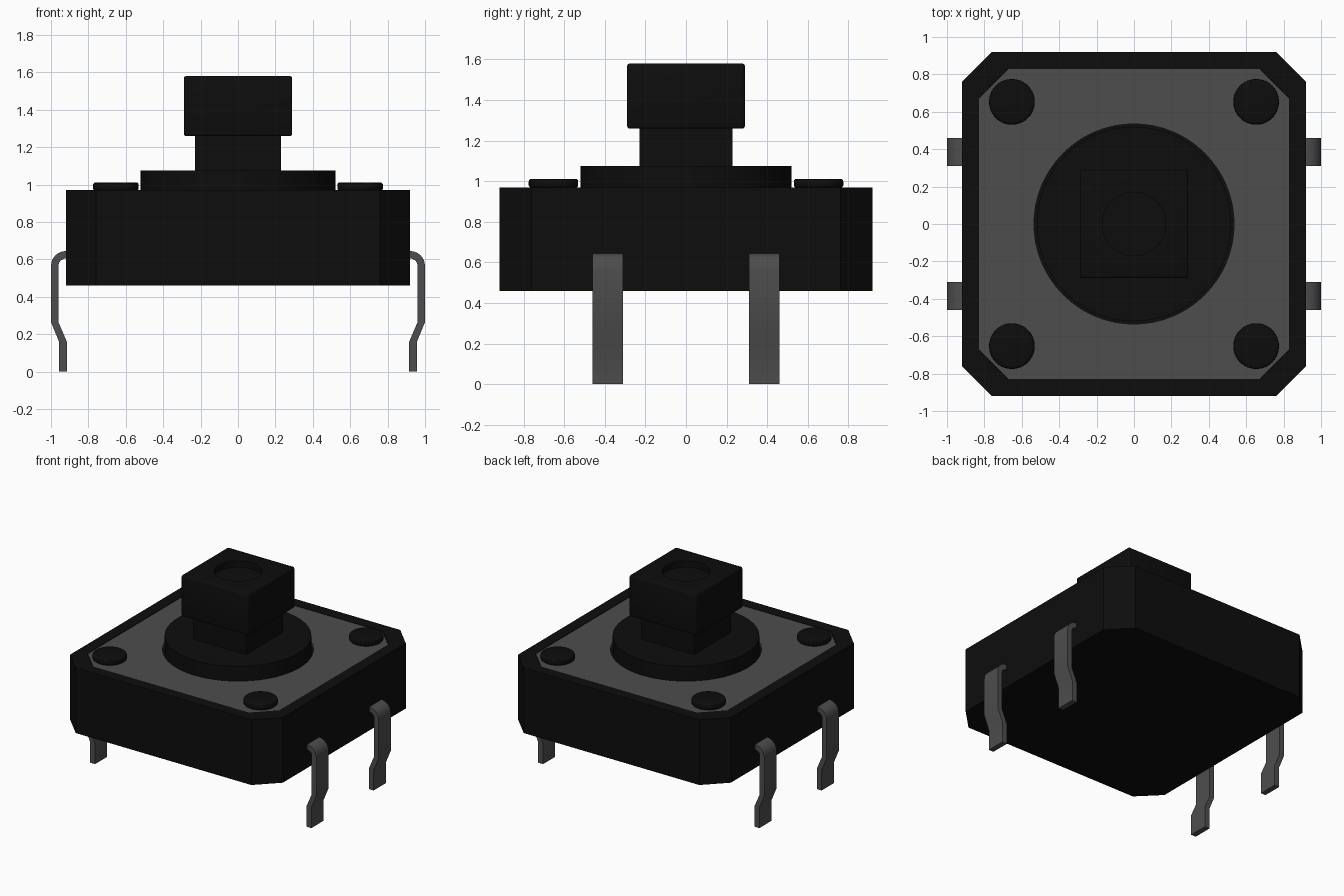
import bpy
import bmesh
from math import cos, sin, pi

cube = bpy.data.objects.get("Cube")
if cube:
    bpy.data.objects.remove(cube, do_unlink=True)


def material(name, value):
    mat = bpy.data.materials.new(name)
    mat.use_nodes = True
    color = (value, value, value, 1)
    mat.diffuse_color = color
    bsdf = mat.node_tree.nodes["Principled BSDF"]
    bsdf.inputs["Base Color"].default_value = color
    bsdf.inputs["Roughness"].default_value = 0.6
    return mat


BLACK = material("black plastic", 0.004)
GREY = material("grey metal", 0.075)


def prism(name, outline, start, end, mat, axis="z"):
    """Extrude a 2D outline along z, or an xz outline along y."""
    def place(a, b, d):
        return (a, b, d) if axis == "z" else (a, d, b)
    bm = bmesh.new()
    face = bm.faces.new([bm.verts.new(place(a, b, start)) for a, b in outline])
    top = bmesh.ops.extrude_face_region(bm, geom=[face])["geom"]
    shift = place(0, 0, end - start)
    bmesh.ops.translate(bm, vec=shift,
                        verts=[v for v in top if isinstance(v, bmesh.types.BMVert)])
    bmesh.ops.recalc_face_normals(bm, faces=bm.faces)
    mesh = bpy.data.meshes.new(name)
    bm.to_mesh(mesh)
    bm.free()
    mesh.materials.append(mat)
    obj = bpy.data.objects.new(name, mesh)
    bpy.context.collection.objects.link(obj)
    return obj


def circle(radius, x=0, y=0, n=64):
    return [(x + radius * cos(2 * pi * i / n), y + radius * sin(2 * pi * i / n))
            for i in range(n)]


def square(half):
    return [(half, half), (-half, half), (-half, -half), (half, -half)]


def octagon(half, flat):
    return [(half, -flat), (half, flat), (flat, half), (-flat, half),
            (-half, flat), (-half, -flat), (-flat, -half), (flat, -half)]


def activate(obj):
    bpy.ops.object.select_all(action="DESELECT")
    obj.select_set(True)
    bpy.context.view_layer.objects.active = obj


def cut(obj, cutter):
    mod = obj.modifiers.new("cut", "BOOLEAN")
    mod.operation = "DIFFERENCE"
    mod.solver = "EXACT"
    mod.object = cutter
    activate(obj)
    bpy.ops.object.modifier_apply(modifier=mod.name)
    bpy.data.objects.remove(cutter, do_unlink=True)


def bevel(obj, width, segments=3):
    mod = obj.modifiers.new("bevel", "BEVEL")
    mod.width = width
    mod.segments = segments
    mod.limit_method = "ANGLE"
    activate(obj)
    bpy.ops.object.modifier_apply(modifier=mod.name)


def smooth(obj):
    activate(obj)
    bpy.ops.object.shade_smooth_by_angle(angle=pi / 6)


# Housing with a shallow pocket for the cover plate
TOP = 0.97
body = prism("housing", octagon(0.92, 0.76), 0.46, TOP, BLACK)
cut(body, prism("pocket_cutter", octagon(0.83, 0.675), 0.94, 1.1, BLACK))

# Metal cover plate with a round opening for the collar
plate = prism("cover_plate", octagon(0.828, 0.673), 0.935, TOP - 0.002, GREY)
cut(plate, prism("opening_cutter", circle(0.535), 0.9, 1.1, BLACK))

# Round collar and square plunger stem
smooth(prism("collar", circle(0.52), 0.93, 1.075, BLACK))
prism("plunger_stem", square(0.23), 1.06, 1.28, BLACK)

# Square cap with a round dimple on top
cap = prism("plunger_cap", square(0.29), 1.26, 1.58, BLACK)
bevel(cap, 0.012)
cut(cap, prism("dimple_cutter", circle(0.17, n=48), 1.53, 1.7, BLACK))
smooth(cap)

# Rivet heads and bent terminal legs, mirrored to all four corners
arc = [(pi / 2) * (1 - i / 6) for i in range(7)]
outer = [(0.92 + 0.08 * cos(a), 0.565 + 0.08 * sin(a)) for a in arc]
inner = [(0.92 + 0.04 * cos(a), 0.565 + 0.04 * sin(a)) for a in arc]
leg_outline = ([(0.85, 0.645)] + outer
               + [(1.0, 0.265), (0.957, 0.16), (0.957, 0), (0.915, 0), (0.915, 0.16), (0.96, 0.265)]
               + inner[::-1] + [(0.85, 0.605)])

for sx, side in ((1, "left"), (-1, "right")):
    for sy, end in ((-1, "front"), (1, "back")):
        rivet = prism(f"rivet_{end}_{side}", circle(0.122, sx * 0.653, sy * 0.653, 40),
                      TOP - 0.003, 1.012, BLACK)
        bevel(rivet, 0.014)
        smooth(rivet)
        leg = prism(f"leg_{end}_{side}", [(sx * x, z) for x, z in leg_outline],
                    sy * 0.31, sy * 0.46, GREY, axis="y")
        smooth(leg)
